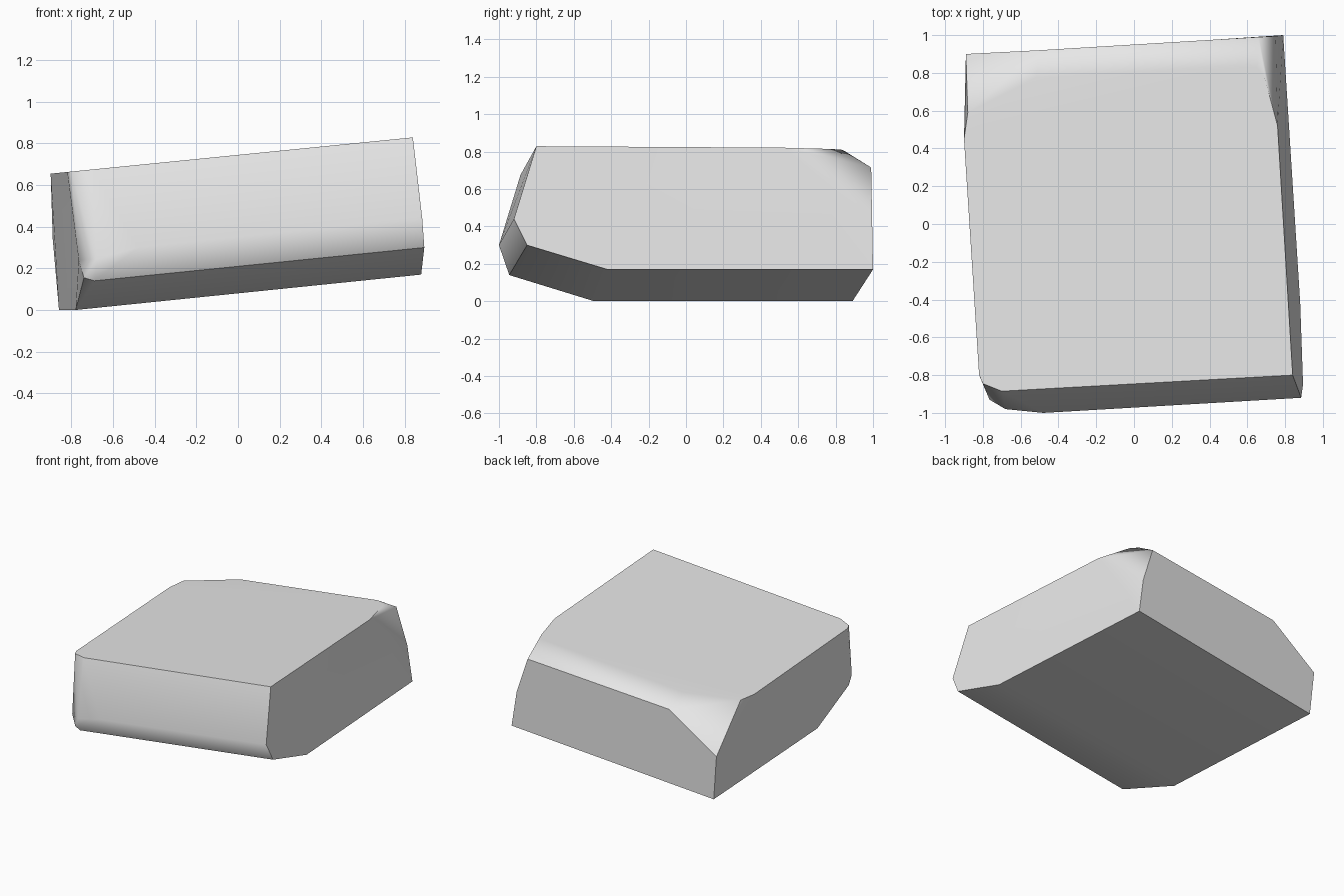
import bpy
import bmesh
import math

default_cube = bpy.data.objects.get("Cube")
if default_cube:
    bpy.data.objects.remove(default_cube, do_unlink=True)


def make_material(name, colour):
    material = bpy.data.materials.new(name)
    material.use_nodes = True
    material.diffuse_color = colour
    shader = material.node_tree.nodes["Principled BSDF"]
    shader.inputs["Base Color"].default_value = colour
    return material


def tilted_top(x, y):
    """Place an outline point on the gently sloping top plane."""
    return (x, y, 0.745 + 0.1 * x)


def hull_object(name, corners, material):
    """Wrap corners in a convex solid with merged flat faces."""
    bm = bmesh.new()
    for corner in corners:
        bm.verts.new(corner)
    result = bmesh.ops.convex_hull(bm, input=bm.verts[:])
    loose = set(result["geom_interior"]) | set(result["geom_unused"])
    inner = [item for item in loose if isinstance(item, bmesh.types.BMVert)]
    bmesh.ops.delete(bm, geom=inner, context="VERTS")
    bmesh.ops.dissolve_limit(bm, angle_limit=math.radians(4),
                             verts=bm.verts[:], edges=bm.edges[:])
    bmesh.ops.recalc_face_normals(bm, faces=bm.faces[:])
    mesh = bpy.data.meshes.new(name)
    bm.to_mesh(mesh)
    bm.free()
    mesh.materials.append(material)
    obj = bpy.data.objects.new(name, mesh)
    bpy.context.collection.objects.link(obj)
    return obj


# Outline of the top, with worn corners
top_outline = [
    (0.84, -0.80), (0.76, 0.52), (0.69, 0.78), (0.65, 0.83), (0.6, 0.845),
    (-0.52, 0.775), (-0.88, 0.59), (-0.9, 0.45),
    (-0.82, -0.80), (-0.8, -0.845), (-0.7, -0.885),
]

# Back face, chipped at both upper corners
back_corners = [
    (0.79, 1.0, 0.17), (0.75, 0.995, 0.44), (0.66, 0.99, 0.715),
    (-0.5, 0.92, 0.61), (-0.89, 0.9, 0.34), (-0.86, 0.89, 0),
]

# Bulging front with a worn lower corner
front_corners = [
    (0.885, -0.92, 0.44), (0.895, -0.85, 0.3),
    (-0.48, -1.0, 0.3), (-0.68, -0.98, 0.245),
    (-0.69, -0.945, 0.14), (-0.74, -0.93, 0.155), (-0.765, -0.93, 0.24),
]

# Front edge of the underside
base_corners = [(0.88, -0.42, 0.17), (-0.78, -0.49, 0)]

stone_grey = make_material("light grey stone", (0.8, 0.8, 0.8, 1))
corners = [tilted_top(*point) for point in top_outline]
corners += back_corners + front_corners + base_corners
stone = hull_object("stone_block", corners, stone_grey)

# Soft chamfers between crisp main edges
bpy.ops.object.select_all(action="DESELECT")
stone.select_set(True)
bpy.context.view_layer.objects.active = stone
bpy.ops.object.shade_smooth_by_angle(angle=math.radians(45))
weighted = stone.modifiers.new("flat_face_shading", "WEIGHTED_NORMAL")
weighted.keep_sharp = True
